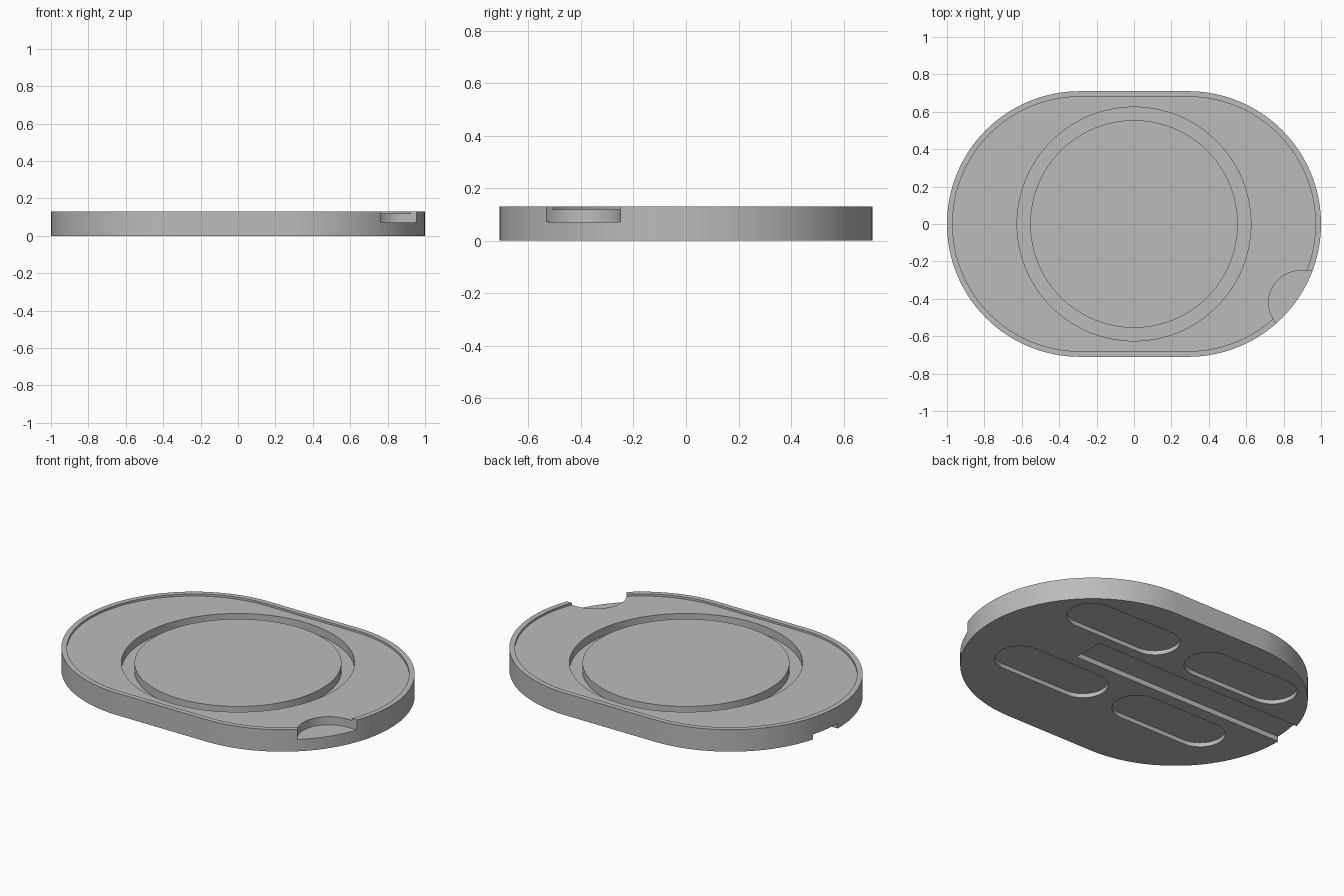
import bpy, bmesh
from math import pi, cos, sin

old = bpy.data.objects.get("Cube")
if old:
    bpy.data.objects.remove(old, do_unlink=True)

HEIGHT = 0.13       # full height at the rim
DECK = 0.118        # recessed top surface
GROOVE = 0.07       # floor of ring groove and thumb notch
END_R = 0.71        # radius of the rounded ends
HALF = 0.29         # half length of the straight sides

gray = bpy.data.materials.new("satin_gray")
gray.use_nodes = True
color = (0.5, 0.5, 0.5, 1)
gray.diffuse_color = color
gray.node_tree.nodes["Principled BSDF"].inputs["Base Color"].default_value = color


def slot(name, center, half, radius, z0, z1, steps=64):
    """Upright prism with a rounded-end outline; half = 0 gives a disc."""
    cx, cy = center
    points = []
    for side in (1, -1):
        for i in range(steps + 1):
            if half == 0 and i == steps:
                continue
            a = -pi / 2 + pi * i / steps
            points.append((cx + side * (half + radius * cos(a)),
                           cy + side * radius * sin(a)))
    return prism(name, points, z0, z1)


def prism(name, points, z0, z1):
    bm = bmesh.new()
    base = bm.faces.new([bm.verts.new((x, y, z0)) for x, y in points])
    top = bmesh.ops.extrude_face_region(bm, geom=[base])["geom"]
    bmesh.ops.translate(bm, vec=(0, 0, z1 - z0),
                        verts=[v for v in top if isinstance(v, bmesh.types.BMVert)])
    bmesh.ops.recalc_face_normals(bm, faces=bm.faces)
    mesh = bpy.data.meshes.new(name)
    bm.to_mesh(mesh)
    bm.free()
    mesh.materials.append(gray)
    ob = bpy.data.objects.new(name, mesh)
    bpy.context.collection.objects.link(ob)
    return ob


def select(ob):
    bpy.ops.object.select_all(action='DESELECT')
    ob.select_set(True)
    bpy.context.view_layer.objects.active = ob


def cut(body, cutter):
    cutter.hide_render = True
    mod = body.modifiers.new(cutter.name, 'BOOLEAN')
    mod.operation = 'DIFFERENCE'
    mod.solver = 'EXACT'
    mod.object = cutter
    select(body)
    bpy.ops.object.modifier_apply(modifier=mod.name)
    bpy.data.objects.remove(cutter, do_unlink=True)


# Tray body and its raised rim
tray = slot("tray_body", (0, 0), HALF, END_R, 0, HEIGHT)
cut(tray, slot("deck_recess", (0, 0), HALF, END_R - 0.03, DECK, 0.3))

# Round well, later filled by the disc to leave a ring groove
cut(tray, slot("round_well", (0, 0), 0, 0.625, GROOVE, 0.3))

# Thumb notch through the rim
cut(tray, slot("thumb_notch", (1.09, -0.42), 0.2, 0.17, GROOVE, 0.3, 32))

# Cable channel underneath, open at one end
cut(tray, prism("cable_channel",
                [(-1.2, 0.01), (0.41, 0.01), (0.41, 0.2), (-1.2, 0.2)], -0.1, 0.03))

# Four recesses for feet underneath
for x in (-0.41, 0.41):
    for y in (-0.2, 0.4):
        cut(tray, slot("foot_recess", (x, y), 0.22, 0.135, -0.1, 0.025, 32))

# Centre disc
disc = slot("centre_disc", (0, 0), 0, 0.555, GROOVE - 0.005, DECK)

for ob in (tray, disc):
    select(ob)
    bpy.ops.object.shade_smooth_by_angle(angle=pi / 6)
